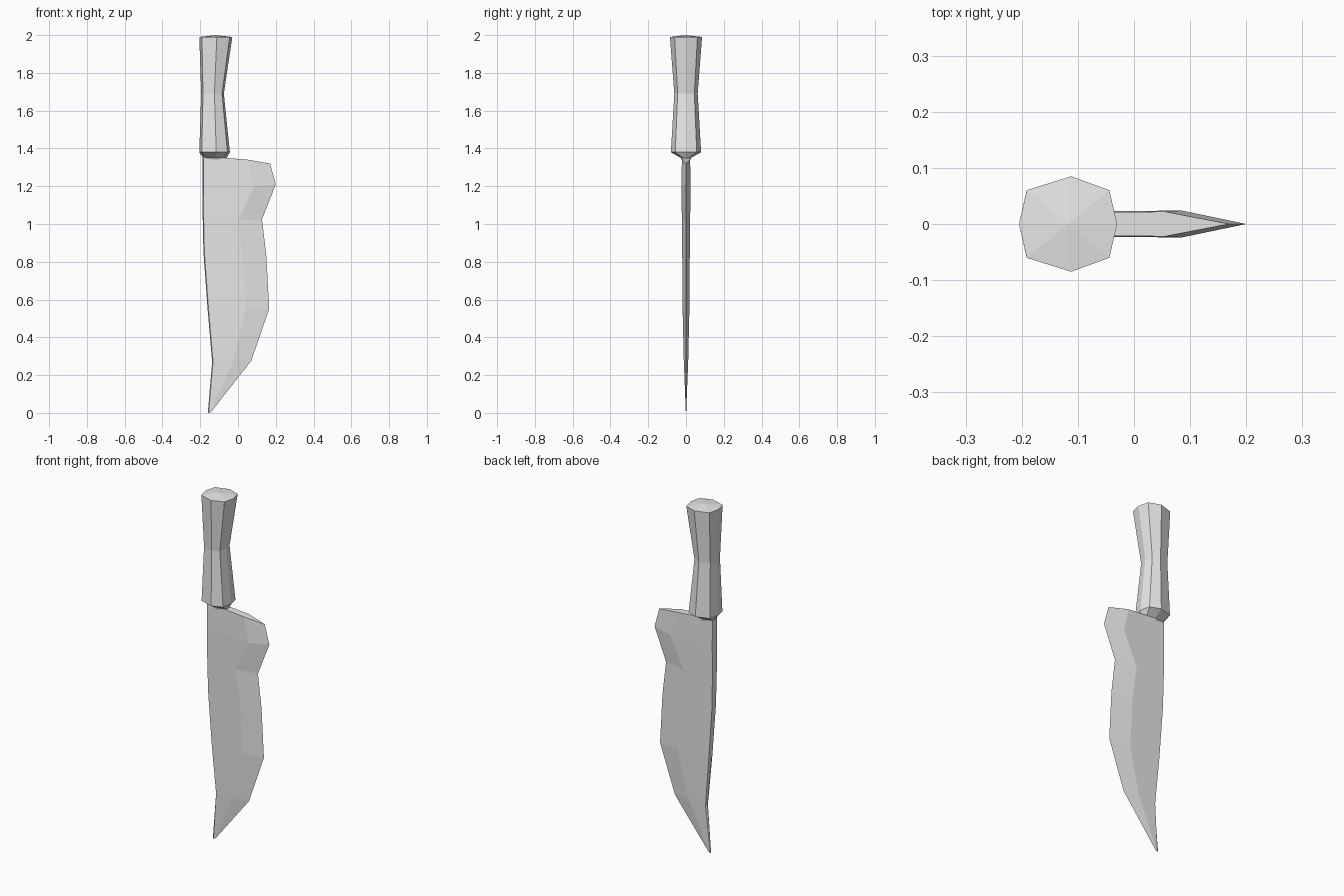
import bpy, bmesh
from mathutils import Vector

cube = bpy.data.objects.get("Cube")
if cube:
    bpy.data.objects.remove(cube)

grey = bpy.data.materials.new("light_grey")
grey.use_nodes = True
colour = (0.8, 0.8, 0.8, 1)
grey.diffuse_color = colour
grey.node_tree.nodes["Principled BSDF"].inputs["Base Color"].default_value = colour


def loft(name, rings, dome=0):
    """Join matching rings into a closed flat-faced solid; dome lifts the first cap's centre."""
    bm = bmesh.new()
    loops = [[bm.verts.new(p) for p in ring] for ring in rings]
    n = len(loops[0])
    for a, b in zip(loops, loops[1:]):
        for i in range(n):
            j = (i + 1) % n
            bm.faces.new((a[i], a[j], b[j], b[i]))
    cap = bm.faces.new(loops[0])
    bm.faces.new(loops[-1])
    if dome:
        centre = bmesh.ops.poke(bm, faces=[cap])["verts"][0]
        centre.co.z += dome
    bmesh.ops.recalc_face_normals(bm, faces=bm.faces)
    mesh = bpy.data.meshes.new(name)
    bm.to_mesh(mesh)
    bm.free()
    mesh.materials.append(grey)
    obj = bpy.data.objects.new(name, mesh)
    bpy.context.collection.objects.link(obj)
    return obj


def octagon(left, right, half_y, z, peak):
    """Grip section; peak is the x of its front and back corners."""
    inset = 0.08 * (right - left)
    mid, d = half_y * 0.71, inset
    half = [(left, 0), (left + d, -mid), (peak, -half_y), (right - d, -mid), (right, 0)]
    back = [(x, -y) for x, y in half[3:0:-1]]
    return [Vector((x, y, z)) for x, y in half + back]


def blade_ring(spine, ridge, edge, half_y):
    """Blade section from (x, z) points: sharp edge, bevel ridge and peaked spine."""
    (sx, sz), (rx, rz), (ex, ez) = spine, ridge, edge
    t = half_y
    return [(ex, 0, ez), (rx, -t, rz), (sx, -t * 0.9, sz),
            (sx - 0.005, 0, sz), (sx, t * 0.9, sz), (rx, t, rz)]


# Waisted grip with a domed butt and a collar tapering onto the blade
loft("handle", [
    octagon(-0.205, -0.03, 0.085, 1.99, -0.112),
    octagon(-0.195, -0.075, 0.062, 1.69, -0.125),
    octagon(-0.205, -0.043, 0.08, 1.38, -0.115),
    octagon(-0.185, -0.06, 0.026, 1.35, -0.12),
    octagon(-0.18, -0.065, 0.021, 1.335, -0.12),
], dome=0.01)

# Blade from heel to point: spine, ridge, edge, half thickness
loft("blade", [
    blade_ring((-0.182, 1.36), (0.055, 1.34), (0.17, 1.32), 0.022),
    blade_ring((-0.182, 1.21), (0.085, 1.2), (0.2, 1.21), 0.024),
    blade_ring((-0.182, 1.04), (0.0, 1.02), (0.127, 1.025), 0.022),
    blade_ring((-0.178, 0.85), (0.025, 0.84), (0.15, 0.83), 0.02),
    blade_ring((-0.156, 0.55), (0.04, 0.55), (0.165, 0.55), 0.018),
    blade_ring((-0.132, 0.27), (-0.02, 0.285), (0.07, 0.275), 0.012),
    blade_ring((-0.155, 0.0), (-0.149, 0.002), (-0.142, 0.006), 0.001),
])
